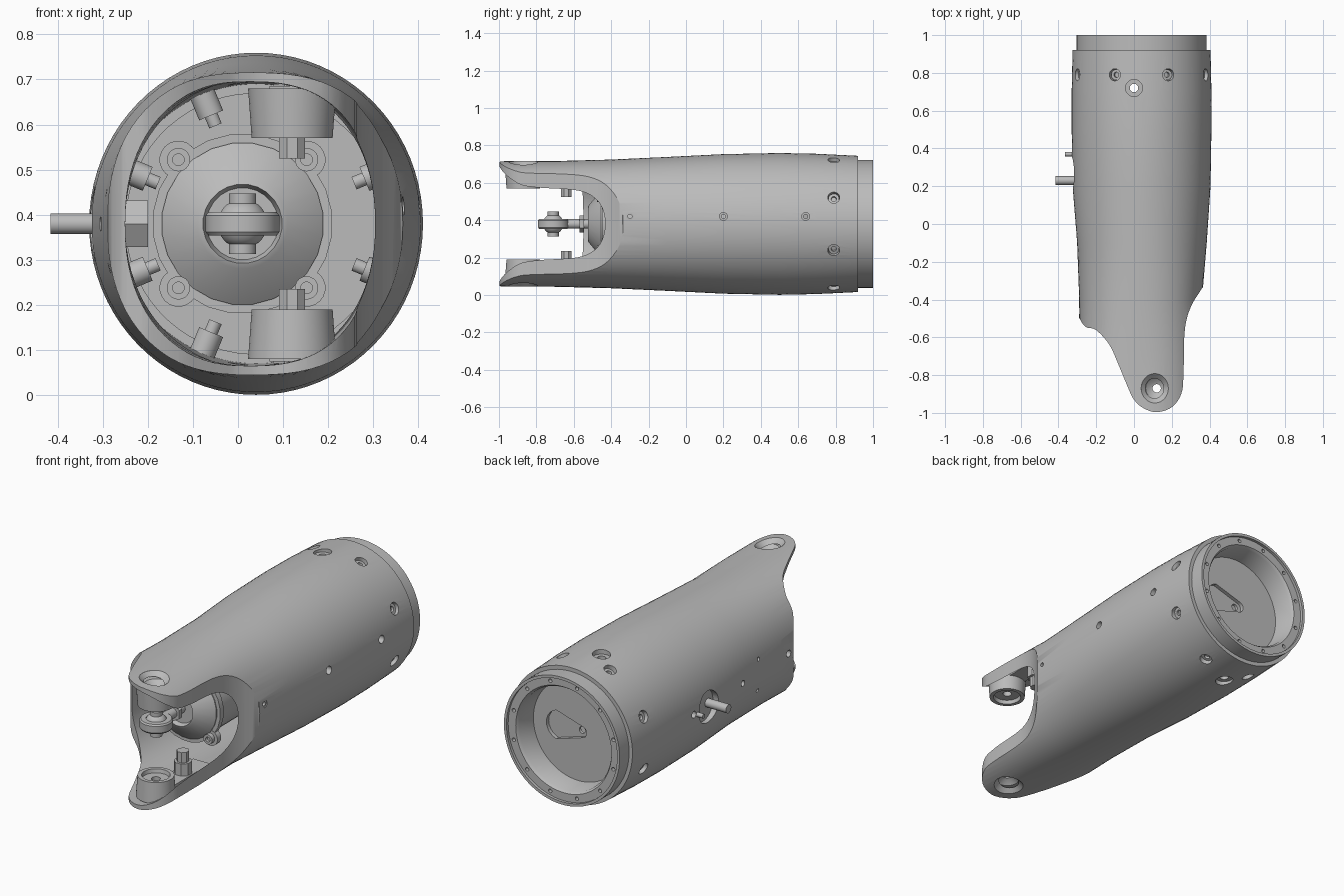
import bpy, bmesh, math
from mathutils import Vector

if "Cube" in bpy.data.objects:
    bpy.data.objects.remove(bpy.data.objects["Cube"], do_unlink=True)

CX, CZ = 0.04, 0.38
X, Y, Z = Vector((1, 0, 0)), Vector((0, 1, 0)), Vector((0, 0, 1))

grey = bpy.data.materials.new("satin_grey")
grey.use_nodes = True
grey.diffuse_color = (0.5, 0.5, 0.5, 1)
grey.node_tree.nodes["Principled BSDF"].inputs["Base Color"].default_value = (0.5, 0.5, 0.5, 1)


def finish(name, bm):
    bmesh.ops.recalc_face_normals(bm, faces=bm.faces)
    mesh = bpy.data.meshes.new(name)
    bm.to_mesh(mesh)
    bm.free()
    mesh.materials.append(grey)
    ob = bpy.data.objects.new(name, mesh)
    bpy.context.collection.objects.link(ob)
    return ob


def skin(bm, rings):
    """Join rings of vertices into a closed loop of bands."""
    n = len(rings[0])
    for a, b in zip(rings, rings[1:] + rings[:1]):
        for i in range(n):
            j = (i + 1) % n
            quad = list(dict.fromkeys((a[i], a[j], b[j], b[i])))
            if len(quad) > 2:
                bm.faces.new(quad)


def lathe(name, profile, origin=(0, 0, 0), axis=Z, segs=32):
    """Revolve a closed (radius, height) profile about an axis."""
    bm = bmesh.new()
    turn = Z.rotation_difference(axis)
    rings = []
    for r, h in profile:
        def spot(i):
            t = math.tau * (i + 0.5) / segs
            return bm.verts.new(Vector(origin) + turn @ Vector((r * math.cos(t), r * math.sin(t), h)))
        rings.append([spot(0)] * segs if r == 0 else [spot(i) for i in range(segs)])
    skin(bm, rings)
    return finish(name, bm)


def rod(name, r, a, b, origin, axis, segs=24):
    return lathe(name, [(0, a), (r, a), (r, b), (0, b)], origin, axis, segs)


def prism(name, points, axis_points):
    """Extrude a polygon whose points are mapped to 3D at two depths."""
    bm = bmesh.new()
    ends = [[bm.verts.new(axis_points(p, d)) for p in points] for d in (0, 1)]
    for ring in ends:
        bm.faces.new(ring)
    n = len(points)
    for i in range(n):
        j = (i + 1) % n
        bm.faces.new((ends[0][i], ends[0][j], ends[1][j], ends[1][i]))
    return finish(name, bm)


def boolean(ob, cutter, operation="DIFFERENCE"):
    mod = ob.modifiers.new("cut", "BOOLEAN")
    mod.operation, mod.solver, mod.object = operation, "EXACT", cutter
    bpy.context.view_layer.objects.active = ob
    bpy.ops.object.modifier_apply(modifier=mod.name)
    bpy.data.objects.remove(cutter, do_unlink=True)


def spline(pts, steps=5):
    out = []
    for i in range(1, len(pts) - 2):
        a, b, c, d = (Vector(p) for p in pts[i - 1:i + 3])
        for s in range(steps):
            t = s / steps
            out.append(0.5 * (2 * b + (c - a) * t + (2 * a - 5 * b + 4 * c - d) * t * t
                              + (3 * b - a - 3 * c + d) * t ** 3))
    return out + [Vector(pts[-2])]


# Hollow shell: outer stations front to back, rear collar, inner stations back to front
stations = [  # y, centre x, half width, half height, squareness
    (-1.06, .035, .325, .335, 2.5), (-.7, .035, .325, .336, 2.45), (-.4, .035, .325, .344, 2.2),
    (-.1, .042, .343, .358, 2.05), (.2, .04, .365, .373, 2), (.5, .04, .37, .379, 2),
    (.7, .04, .37, .375, 2), (.92, .04, .365, .364, 2), (.92, .04, .345, .343, 2),
    (1, .04, .345, .343, 2), (1, .04, .33, .328, 2), (.985, .04, .33, .328, 2),
    (.985, .04, .285, .285, 2), (.97, .04, .275, .275, 2), (.83, .04, .265, .265, 2),
    (.83, .04, .31, .31, 2), (.3, .04, .31, .325, 2), (-.1, .04, .29, .32, 2.1),
    (-.4, .027, .277, .315, 2.2), (-1.06, .027, .277, .315, 2.5)]
bm = bmesh.new()
rings = []
for y, cx, rx, rz, n in stations:
    ring = []
    for i in range(80):
        c, s = math.cos(math.tau * i / 80), math.sin(math.tau * i / 80)
        ring.append(bm.verts.new((cx + rx * math.copysign(abs(c) ** (2 / n), c), y,
                                  CZ + rz * math.copysign(abs(s) ** (2 / n), s))))
    rings.append(ring)
skin(bm, rings)
shell = finish("outer_shell", bm)

# Plan outline that leaves the two fork prongs
prong = [(-.3, -.45), (-.288, -.5), (-.255, -.545), (-.2, -.562), (-.13, -.64), (-.08, -.75),
         (-.03, -.87), (.0, -.93), (.05, -.975), (.12, -.996), (.2, -.97), (.25, -.9),
         (.262, -.8), (.266, -.6), (.28, -.5), (.31, -.42), (.36, -.34), (.38, -.3)]
outline = [(-.6, 1.1), (-.6, -.49)] + [tuple(p) for p in spline(prong)] + [(.42, -.3), (.6, -.3), (.6, 1.1)]
boolean(shell, prism("outline_cutter", outline, lambda p, d: (p[0], p[1], -.3 + 1.4 * d)), "INTERSECT")

# Dished pivot seats and stepped holes in the shell, top and bottom
for side in (1, -1):
    boolean(shell, lathe("dish_cutter", [(0, .26), (.03, .26), (.03, .285), (.082, .335), (.1, .45), (0, .45)],
                         (.12, -.87, CZ), Z * side, 40))
    boolean(shell, lathe("port_cutter", [(0, .25), (.022, .25), (.022, .35), (.045, .35), (.045, .5), (0, .5)],
                         (0, .72, CZ), Z * side))

# Ring of radial screws in their holes
for k in range(8):
    a = math.radians(22.5 + 45 * k)
    out, spot = Vector((math.cos(a), 0, math.sin(a))), (CX, .79, CZ)
    boolean(shell, rod("hole_cutter", .032, .285, .5, spot, out))
    lathe("radial_screw", [(0, .235), (.015, .235), (.015, .26), (.029, .26), (.029, .35),
                           (.014, .35), (.014, .335), (0, .335)], spot, out, 20)

# Small side holes
for y in (-.3, .2, .64):
    boolean(shell, lathe("side_cutter", [(0, .2), (.011, .2), (.011, .325), (.021, .325), (.021, .5), (0, .5)],
                         (CX, y, .42), X, 20))
for y, z, r in ((.4, .39, .018), (-.05, .38, .016), (-.2, .45, .01), (-.2, .28, .01), (-.46, .38, .018)):
    boolean(shell, rod("side_cutter", r, .24, .5, (CX, y, z), -X, 16))
boolean(shell, rod("pocket_cutter", .085, .24, .5, (CX, .27, CZ), -X, 32))

# Rear collar bolt holes
for k in range(12):
    a = math.tau * (k + .5) / 12
    boolean(shell, rod("rim_cutter", .01, .94, 1.1,
                       (CX + .307 * math.cos(a), 0, CZ + .307 * math.sin(a)), Y, 12))

# Rear bulkhead with a teardrop recess
bulkhead = rod("rear_bulkhead", .29, .825, .86, (CX, 0, CZ), Y, 64)
drop = [(.15 + .08 * math.cos(t), CZ + .08 * math.sin(t))
        for t in (math.radians(-75 + 15 * i) for i in range(11))]
drop += [(.02 + .03 * math.cos(t), CZ + .03 * math.sin(t))
         for t in (math.radians(105 + 15 * i) for i in range(11))]
boolean(bulkhead, prism("drop_cutter", drop, lambda p, d: (p[0], .84 + .1 * d, p[1])))
boolean(bulkhead, rod("wire_cutter", .018, .7, .9, (.03, 0, CZ), Y, 16))

# Side plug, connector rod, locating pin and inner nut
rod("side_plug", .086, .3, .33, (CX, .27, CZ), -X, 32)
rod("side_rod", .023, .2, .415, (0, .23, CZ), -X)
rod("side_pin", .012, .25, .365, (0, .37, CZ), -X, 16)
rod("side_nut", .06, .2, .255, (0, .23, CZ), -X, 6)

# Fork bosses, pins and ribs on both prongs
for side, label in ((1, "upper"), (-1, "lower")):
    lathe(label + "_boss", [(.098, .3), (.09, .19), (.07, .19), (.066, .21), (.022, .21),
                            (.022, .275), (.035, .28), (.058, .3)], (.12, -.87, CZ), Z * side, 40)
    rod(label + "_pin", .031, .145, .31, (.12, -.64, CZ), Z * side, 8)
    rod(label + "_pin_base", .045, .2, .31, (.12, -.64, CZ), Z * side, 8)
    rib = [(.07, -.8), (.17, -.8), (.17, -.48), (.07, -.48)]
    prism(label + "_rib", rib, lambda p, d: (p[0], p[1], CZ + side * (.265 + .04 * d)))

# Actuator body with faceted cone and bolted flange
hub = (.01, 0, CZ)
rod("actuator_body", .18, -.44, .3, hub, Y, 40)
rod("actuator_flange", .2, -.45, -.42, hub, Y, 24)
lathe("hub_cone", [(0, .44), (.18, .44), (.18, .455), (.1, .52), (.088, .525), (.08, .5), (0, .5)], hub, -Y, 24)
for sx in (-1, 1):
    for sz in (-1, 1):
        spot = (.01 + .142 * sx, 0, CZ + .142 * sz)
        rod("flange_lug", .042, .42, .452, spot, -Y, 20)
        lathe("flange_bolt", [(0, .44), (.026, .44), (.026, .475), (.013, .475), (.013, .46), (0, .46)],
              spot, -Y, 18)

# Rod end: stem, nut, ring, ball and collars
eye = (.01, -.71, CZ)
rod("rod_stem", .026, .45, .65, hub, -Y)
rod("rod_nut", .045, .545, .57, hub, -Y, 6)
lathe("rod_ring", [(.05, -.026), (.076, -.026), (.082, -.018), (.082, .018), (.076, .026), (.05, .026)], eye, Z, 40)
ball = [(.055 * math.cos(t), .055 * math.sin(t)) for t in (math.radians(-50 + 10 * i) for i in range(11))]
lathe("rod_ball", [(0, -.067), (.03, -.067), (.03, -.045)] + ball + [(.03, .045), (.03, .067), (0, .067)], eye)

# Smooth curved surfaces, keep edges crisp
for ob in bpy.context.scene.objects:
    ob.select_set(ob.type == "MESH")
bpy.context.view_layer.objects.active = shell
bpy.ops.object.shade_smooth_by_angle(angle=math.radians(32))
bpy.ops.object.select_all(action="DESELECT")
